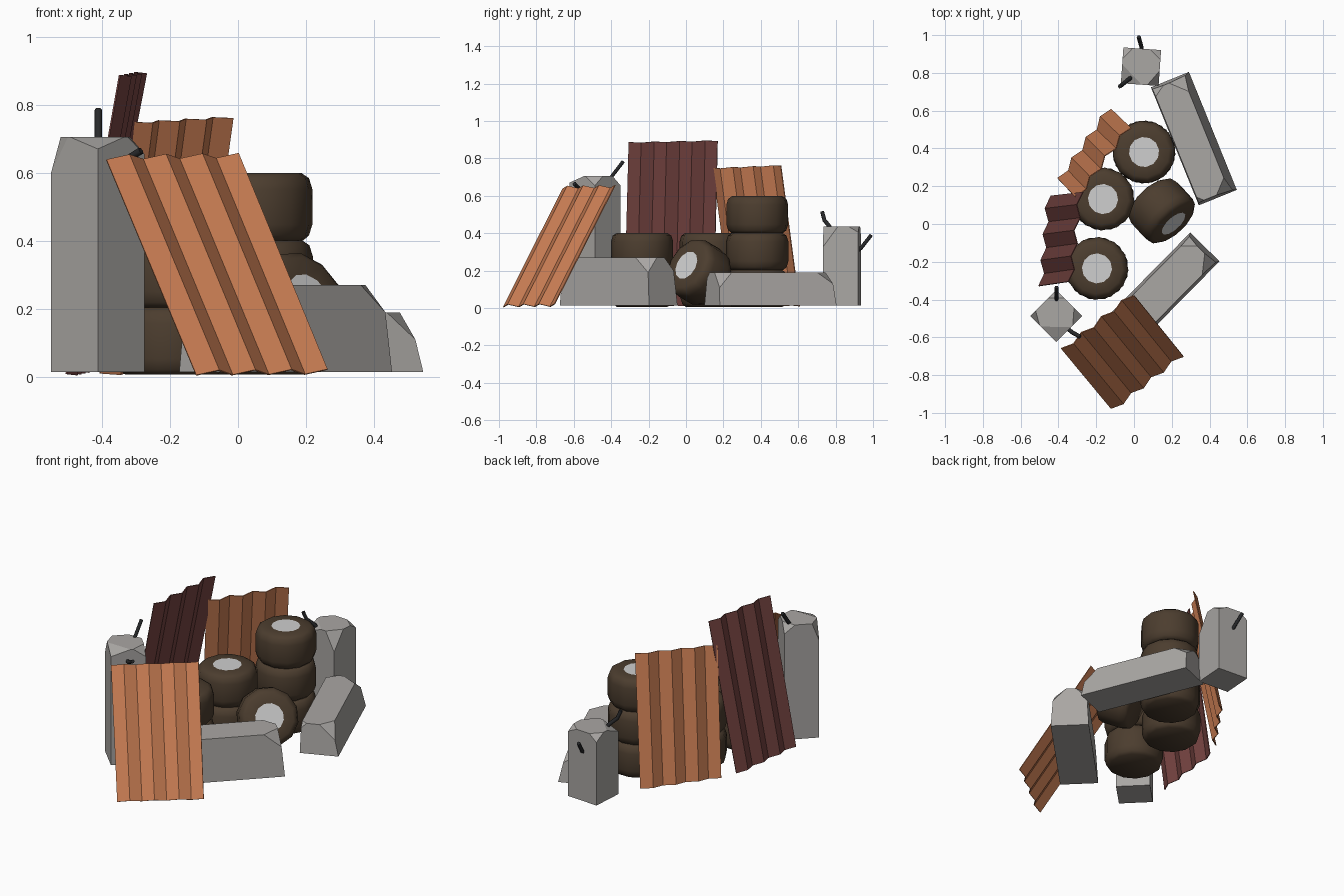
import bpy, bmesh, math
from mathutils import Vector, Matrix

if "Cube" in bpy.data.objects:
    bpy.data.objects.remove(bpy.data.objects["Cube"])


def material(name, r, g, b):
    m = bpy.data.materials.new(name)
    m.diffuse_color = (r, g, b, 1)
    m.use_nodes = True
    m.node_tree.nodes["Principled BSDF"].inputs["Base Color"].default_value = m.diffuse_color
    return m


CONCRETE = material("concrete_grey", 0.40, 0.385, 0.37)
RUST = material("rust_orange", 0.57, 0.20, 0.085)
MAROON = material("rust_maroon", 0.18, 0.058, 0.053)
RUBBER = material("muddy_rubber", 0.072, 0.047, 0.028)
HUB = material("pale_grey", 0.62, 0.62, 0.62)
IRON = material("black_iron", 0.02, 0.021, 0.023)


def finish(bm, name, *mats):
    bmesh.ops.recalc_face_normals(bm, faces=bm.faces)
    me = bpy.data.meshes.new(name)
    bm.to_mesh(me)
    bm.free()
    ob = bpy.data.objects.new(name, me)
    for m in mats:
        me.materials.append(m)
    bpy.context.collection.objects.link(ob)
    return ob


def activate(ob):
    bpy.ops.object.select_all(action='DESELECT')
    ob.select_set(True)
    bpy.context.view_layer.objects.active = ob


# Concrete block: box whose top corners are broken off, built as a hull
def block(name, x, y, angle, lx, ly, h, chops, side=(0, 0), ends=(0, 0)):
    """side = top inset on +y/-y, ends = top inset on +x/-x,
    chops = (along x, along y, down) for each top corner."""
    bm = bmesh.new()
    for (sx, sy), (dx, dy, dz) in zip(((1, 1), (-1, 1), (-1, -1), (1, -1)), chops):
        base = Vector((sx * lx / 2, sy * ly / 2, 0.015))
        top = Vector((sx * (lx / 2 - ends[sx < 0]), sy * (ly / 2 - side[sy < 0]), h))
        for p in (base, top.lerp(base, dz / (h - 0.015)),
                  top - Vector((sx * dx, 0, 0)), top - Vector((0, sy * dy, 0))):
            bm.verts.new(p)
    bmesh.ops.convex_hull(bm, input=bm.verts)
    loose = [v for v in bm.verts if not v.link_faces]
    bmesh.ops.delete(bm, geom=loose, context='VERTS')
    bmesh.ops.dissolve_limit(bm, angle_limit=0.02, verts=bm.verts, edges=bm.edges)
    ob = finish(bm, name, CONCRETE)
    ob.location = (x, y, 0)
    ob.rotation_euler.z = math.radians(angle)


block("front_pillar", -0.412, -0.487, 45, 0.194, 0.194, 0.705,
      [(0.06, 0.06, 0.05), (0.04, 0.07, 0.105), (0.11, 0.115, 0.035), (0.07, 0.06, 0.05)])
block("back_pillar", 0.037, 0.833, -4, 0.2, 0.19, 0.435,
      [(0.06, 0.05, 0.03), (0.05, 0.06, 0.04), (0.11, 0.10, 0.04), (0.06, 0.08, 0.11)])
block("back_barrier", 0.317, 0.452, -67.9, 0.674, 0.217, 0.19,
      [(0.07, 0.07, 0.08), (0.08, 0.08, 0.06), (0.04, 0.06, 0.04), (0.03, 0.03, 0.03)],
      side=(0.04, 0.005), ends=(0.015, 0.015))
block("front_barrier", 0.14, -0.36, 45.4, 0.67, 0.217, 0.27,
      [(0.06, 0.06, 0.07), (0.05, 0.05, 0.05), (0.05, 0.05, 0.05), (0.09, 0.07, 0.08)],
      side=(0.015, 0.015), ends=(0.025, 0.015))


# Bent reinforcing bars sticking out of the pillars
def rebar(name, points):
    cu = bpy.data.curves.new(name, 'CURVE')
    cu.dimensions = '3D'
    cu.bevel_depth = 0.011
    cu.bevel_resolution = 1
    cu.use_fill_caps = True
    sp = cu.splines.new('POLY')
    sp.points.add(len(points) - 1)
    for p, co in zip(sp.points, points):
        p.co = (*co, 1)
    cu.materials.append(IRON)
    ob = bpy.data.objects.new(name, cu)
    bpy.context.collection.objects.link(ob)
    activate(ob)
    bpy.ops.object.convert(target='MESH')


rebar("front_rebar_top", [(-0.41, -0.43, 0.62), (-0.41, -0.40, 0.70), (-0.41, -0.335, 0.785)])
rebar("front_rebar_side", [(-0.37, -0.54, 0.63), (-0.325, -0.575, 0.64), (-0.285, -0.597, 0.665)])
rebar("back_rebar_top", [(0.01, 0.80, 0.37), (-0.025, 0.768, 0.435), (-0.06, 0.74, 0.47),
                         (-0.075, 0.728, 0.515)])
rebar("back_rebar_side", [(0.045, 0.87, 0.27), (0.04, 0.935, 0.32), (0.025, 0.99, 0.39)])


# Corrugated sheet: zigzag across the bottom edge, swept to the top edge
def sheet(name, b0, b1, t0, t1, mat):
    b0, b1, t0, t1 = map(Vector, (b0, b1, t0, t1))
    out = (b1 - b0).cross(t0 - b0).normalized()
    bm = bmesh.new()
    prev = None
    for i in range(8):
        push = out * (0.013 if i % 2 else -0.013)
        pair = [bm.verts.new(a.lerp(b, i / 7) + push) for a, b in ((b0, b1), (t0, t1))]
        if prev:
            bm.faces.new((prev[0], pair[0], pair[1], prev[1]))
        prev = pair
    ob = finish(bm, name, mat)
    mod = ob.modifiers.new("thickness", 'SOLIDIFY')
    mod.thickness = 0.005
    mod.offset = 0


sheet("front_sheet", (-0.116, -0.985, 0.012), (0.256, -0.693, 0.015),
      (-0.38, -0.667, 0.645), (-0.005, -0.37, 0.65), RUST)
sheet("left_sheet", (-0.452, 0.15, 0.015), (-0.492, -0.33, 0.006),
      (-0.282, 0.17, 0.895), (-0.335, -0.307, 0.885), MAROON)
sheet("back_sheet", (-0.13, 0.615, 0.012), (-0.395, 0.235, 0.008),
      (-0.025, 0.515, 0.763), (-0.302, 0.137, 0.747), RUST)


# Tyre: lathed solid, centred on its own middle, pale disc on the top
PROFILE = [(0.14, -0.099), (0.157, -0.084), (0.167, -0.052), (0.167, 0.052),
           (0.157, 0.084), (0.135, 0.099), (0.08, 0.099)]


def tyre(name, centre, axis=(0, 0, 1), turn=0.0):
    bm = bmesh.new()
    n = 12
    rings = [[bm.verts.new((r * math.cos(2 * math.pi * k / n + turn),
                            r * math.sin(2 * math.pi * k / n + turn), z))
              for k in range(n)] for r, z in PROFILE]
    for a, b in zip(rings, rings[1:]):
        for k in range(n):
            j = (k + 1) % n
            bm.faces.new((a[k], a[j], b[j], b[k]))
    bm.faces.new(rings[0][::-1])
    bm.faces.new(rings[-1]).material_index = 1
    ob = finish(bm, name, RUBBER, HUB)
    quat = Vector((0, 0, 1)).rotation_difference(Vector(axis).normalized())
    ob.matrix_world = Matrix.Translation(centre) @ quat.to_matrix().to_4x4()
    activate(ob)
    bpy.ops.object.shade_smooth_by_angle(angle=math.radians(50))


for label, x, y, count in (("back", 0.053, 0.381, 3), ("middle", -0.164, 0.132, 2),
                           ("front", -0.196, -0.235, 2)):
    for i in range(count):
        tyre(f"{label}_stack_tyre_{i + 1}", (x, y, 0.106 + 0.197 * i), turn=0.26 + 0.2 * i)
tyre("leaning_tyre", (0.148, 0.069, 0.19), (0.62, -0.68, 0.40))
